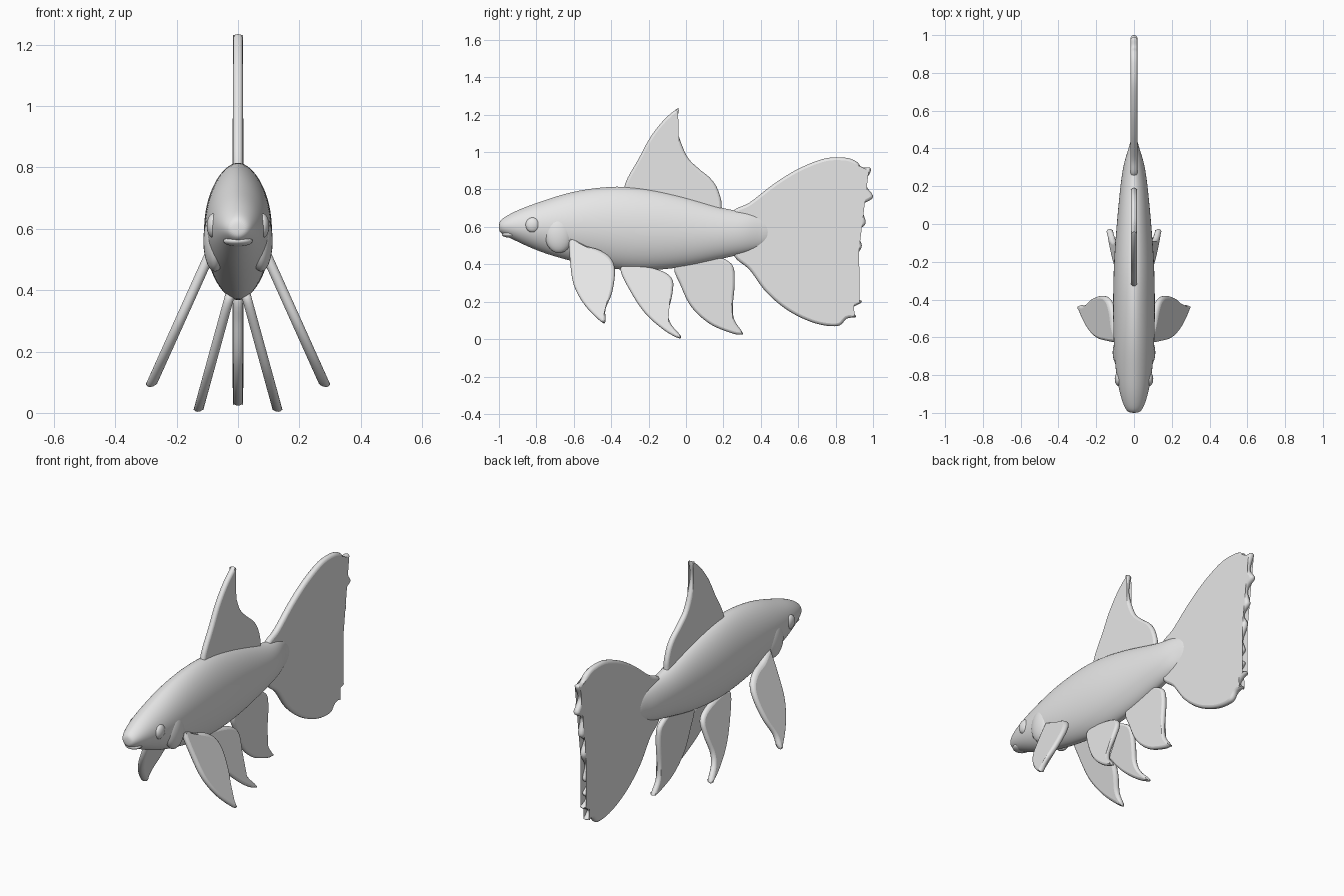
import bpy
import bmesh
from math import cos, sin, pi, radians
from mathutils import Vector

cube = bpy.data.objects.get("Cube")
if cube:
    bpy.data.objects.remove(cube, do_unlink=True)

grey = bpy.data.materials.new("light grey")
grey.use_nodes = True
grey.diffuse_color = (0.8, 0.8, 0.8, 1)
grey.node_tree.nodes["Principled BSDF"].inputs["Base Color"].default_value = grey.diffuse_color


def add_object(name, bm):
    """Turn a bmesh into a linked object with the grey material."""
    bmesh.ops.recalc_face_normals(bm, faces=bm.faces)
    mesh = bpy.data.meshes.new(name)
    bm.to_mesh(mesh)
    bm.free()
    mesh.materials.append(grey)
    obj = bpy.data.objects.new(name, mesh)
    bpy.context.collection.objects.link(obj)
    return obj


def spline(p, q, r, s, t):
    """Point on a smooth curve between q and r."""
    return 0.5 * (2 * q + (r - p) * t + (2 * p - 5 * q + 4 * r - s) * t * t
                  + (3 * q - p - 3 * r + s) * t ** 3)


def bridge(bm, rings):
    """Join consecutive closed rings with smooth quads."""
    for lower, upper in zip(rings, rings[1:]):
        count = len(lower)
        for i in range(count):
            j = (i + 1) % count
            face = bm.faces.new((lower[i], lower[j], upper[j], upper[i]))
            face.smooth = True


def make_body(name, sections, sides=28):
    """Loft pointed oval sections given as (y, bottom, top, half width)."""
    bm = bmesh.new()
    rings = []
    for y, bottom, top, width in sections:
        ring = []
        for k in range(sides):
            angle = 2 * pi * k / sides
            c = cos(angle)
            x = width * c * abs(c) ** 0.12
            z = (top + bottom) / 2 + (top - bottom) / 2 * sin(angle)
            ring.append(bm.verts.new((x, y, z)))
        rings.append(ring)
    bridge(bm, rings)
    for end in (rings[0], rings[-1]):
        bm.faces.new(end).smooth = True
    obj = add_object(name, bm)
    smooth = obj.modifiers.new("smooth", "SUBSURF")
    smooth.levels = smooth.render_levels = 2
    return obj


def make_fin(name, outline, side=0, root=(0, 0), slope=0, half=0.016, steps=6):
    """Round-edged plate from a (y, z) outline; paired fins lean outward."""
    pts = [Vector(p) for p in outline]
    n = len(pts)
    path = [spline(pts[i - 1], pts[i], pts[(i + 1) % n], pts[(i + 2) % n], k / steps)
            for i in range(n) for k in range(steps)]
    m = len(path)
    area = sum(path[i - 1].cross(path[i]) for i in range(m))
    turn = 1 if area > 0 else -1
    inward = []
    for i in range(m):
        along = (path[(i + 1) % m] - path[i - 1]).normalized()
        inward.append(Vector((-along.y, along.x)) * turn)
    bm = bmesh.new()
    rings = []
    for degrees in range(-90, 91, 30):
        a = radians(degrees)
        ring = []
        for p, normal in zip(path, inward):
            q = p + normal * half * 0.85 * (1 - cos(a))
            lean = side * (root[0] + (root[1] - q.y) * slope)
            ring.append(bm.verts.new((half * sin(a) + lean, q.x, q.y)))
        rings.append(ring)
    bridge(bm, rings)
    caps = [bm.faces.new(rings[0]), bm.faces.new(rings[-1])]
    bmesh.ops.triangulate(bm, faces=caps, ngon_method="EAR_CLIP")
    return add_object(name, bm)


def make_bump(name, centre, radii):
    """Smooth ellipsoid half sunk into the head."""
    bm = bmesh.new()
    bmesh.ops.create_uvsphere(bm, u_segments=24, v_segments=14, radius=1)
    bmesh.ops.scale(bm, vec=radii, verts=bm.verts)
    bmesh.ops.translate(bm, vec=centre, verts=bm.verts)
    for face in bm.faces:
        face.smooth = True
    return add_object(name, bm)


# Body, from the snout to the root of the tail
make_body("body", [
    (-1, .58, .62, .02), (-.99, .565, .64, .04), (-.95, .545, .665, .06),
    (-.88, .51, .7, .08), (-.78, .465, .735, .098), (-.65, .425, .78, .108),
    (-.5, .39, .81, .112), (-.33, .365, .822, .111), (-.17, .365, .8, .106),
    (0, .385, .76, .092), (.13, .415, .72, .08), (.24, .44, .69, .068),
    (.33, .46, .68, .053), (.4, .49, .66, .028), (.46, .52, .62, .014)])

# Dorsal fin
make_fin("dorsal_fin", [
    (-.33, .81), (-.25, .97), (-.19, 1.08), (-.12, 1.17), (-.05, 1.23), (-.04, 1.22),
    (-.05, 1.14), (-.03, 1.06), (.01, .97), (.07, .91), (.13, .86), (.17, .8),
    (.19, .71), (.15, .64), (-.28, .7)])

# Tail fin with a ragged trailing edge
make_fin("tail_fin", [
    (.25, .68), (.34, .73), (.47, .83), (.6, .91), (.74, .965), (.85, .97),
    (.91, .95), (.94, .92), (.99, .91), (.96, .83), (1, .76), (.94, .71),
    (.96, .62), (.91, .57), (.94, .5), (.9, .42), (.92, .35), (.88, .31),
    (.92, .27), (.89, .23), (.94, .2), (.88, .16), (.91, .12), (.86, .11),
    (.81, .07), (.69, .085), (.55, .15), (.43, .25), (.34, .37), (.26, .44),
    (.22, .55)], half=0.018)

# Anal fin
make_fin("anal_fin", [
    (-.06, .39), (-.03, .29), (.03, .17), (.13, .08), (.25, .03), (.3, .025),
    (.3, .04), (.26, .1), (.25, .17), (.26, .29), (.255, .38), (.22, .42),
    (.15, .45), (.04, .47)])

pectoral = [
    (-.625, .52), (-.62, .42), (-.6, .29), (-.54, .18), (-.45, .09), (-.43, .1),
    (-.43, .16), (-.395, .25), (-.38, .36), (-.4, .43), (-.46, .475), (-.54, .5),
    (-.61, .54)]
pelvic = [
    (-.35, .37), (-.3, .26), (-.22, .14), (-.12, .05), (-.04, .005), (-.03, .02),
    (-.08, .08), (-.095, .14), (-.075, .23), (-.07, .31), (-.11, .355), (-.2, .385),
    (-.31, .4)]

# Paired fins and head details on both sides
for label, side in (("left", 1), ("right", -1)):
    make_fin(label + "_pectoral_fin", pectoral, side, (.095, .51), .45, half=0.018)
    make_fin(label + "_pelvic_fin", pelvic, side, (.03, .37), .275)
    make_bump(label + "_eye", (side * .08, -.82, .61), (.022, .038, .04))
    make_bump(label + "_gill_cover", (side * .075, -.68, .56), (.038, .075, .1))

# Lower lip
make_bump("lower_lip", (0, -.94, .56), (.048, .045, .018))
